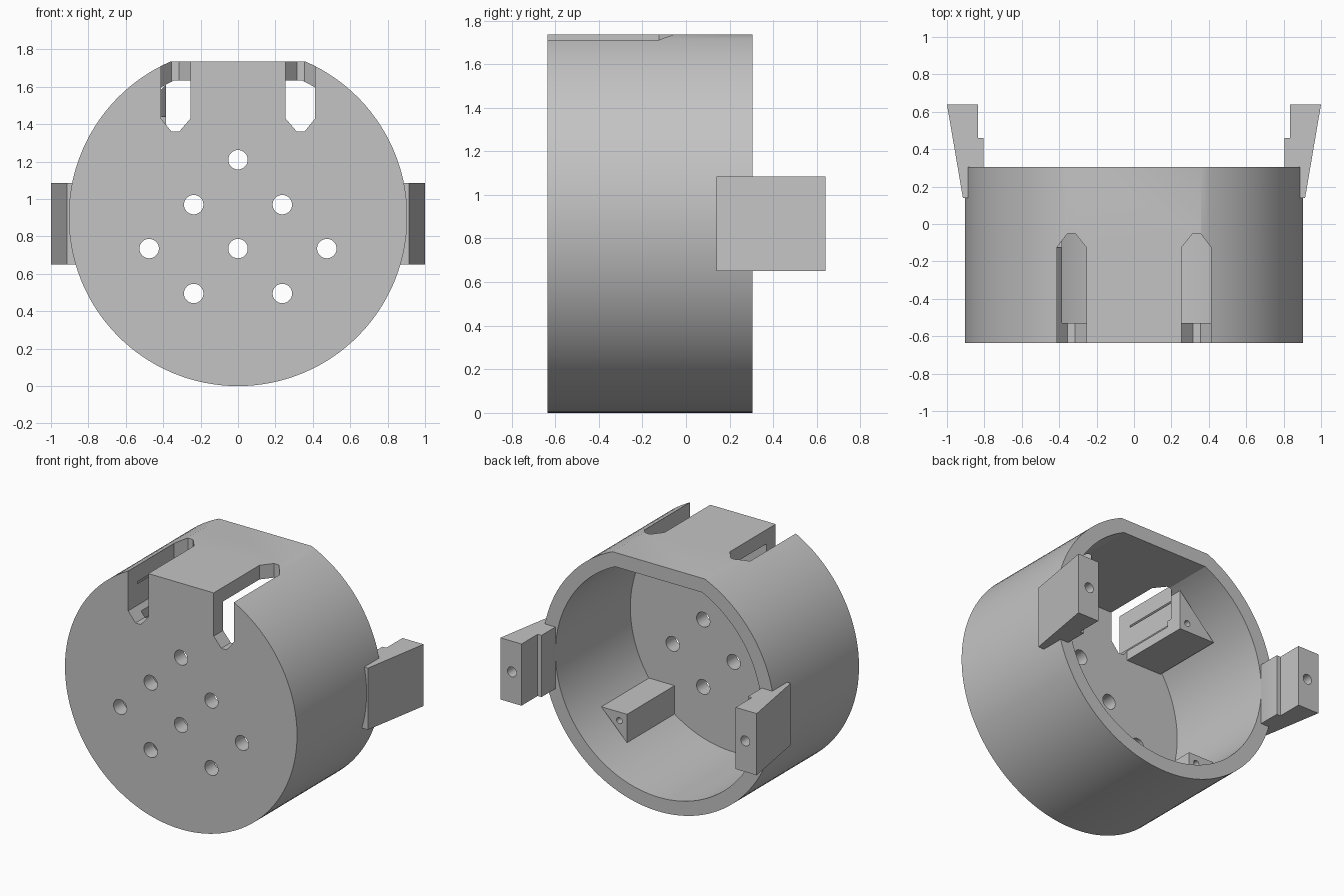
import bpy, bmesh, math
from mathutils import Vector

cube = bpy.data.objects.get("Cube")
if cube:
    bpy.data.objects.remove(cube, do_unlink=True)

grey = bpy.data.materials.new("light_grey")
grey.use_nodes = True
grey.diffuse_color = (0.55, 0.55, 0.55, 1)
grey.node_tree.nodes["Principled BSDF"].inputs["Base Color"].default_value = (0.55, 0.55, 0.55, 1)

CENTRE = 0.905               # height of the cylinder axis
FRONT, BACK = -0.635, 0.305


def prism(name, pts, lo, hi, axis="y"):
    """Extrude a 2D outline along y (outline in x, z) or z (outline in x, y)."""
    place = (lambda p, t: Vector((p[0], t, p[1]))) if axis == "y" else (lambda p, t: Vector((p[0], p[1], t)))
    bm = bmesh.new()
    a = [bm.verts.new(place(p, lo)) for p in pts]
    b = [bm.verts.new(place(p, hi)) for p in pts]
    bm.faces.new(a)
    bm.faces.new(b)
    for i in range(len(pts)):
        j = (i + 1) % len(pts)
        bm.faces.new((a[i], a[j], b[j], b[i]))
    bmesh.ops.recalc_face_normals(bm, faces=bm.faces)
    mesh = bpy.data.meshes.new(name)
    bm.to_mesh(mesh)
    bm.free()
    mesh.materials.append(grey)
    ob = bpy.data.objects.new(name, mesh)
    bpy.context.scene.collection.objects.link(ob)
    return ob


def activate(ob):
    bpy.ops.object.select_all(action="DESELECT")
    ob.select_set(True)
    bpy.context.view_layer.objects.active = ob


def cut(ob, cutter):
    """Subtract the cutter and discard it."""
    cutter.hide_render = True
    activate(ob)
    mod = ob.modifiers.new("cut", "BOOLEAN")
    mod.operation = "DIFFERENCE"
    mod.solver = "EXACT"
    mod.object = cutter
    bpy.ops.object.modifier_apply(modifier=mod.name)
    bpy.data.objects.remove(cutter, do_unlink=True)


def circle(x, z, r, n=32):
    return [(x + r * math.cos(math.tau * i / n), z + r * math.sin(math.tau * i / n)) for i in range(n)]


def flat_topped(r, top, n=110):
    """Circle outline with its top sliced off at the given height."""
    start = math.asin((top - CENTRE) / r)
    sweep = math.pi + 2 * start
    angles = [math.pi - start + sweep * i / n for i in range(n + 1)]
    return [(r * math.cos(a), CENTRE + r * math.sin(a)) for a in angles]


def cut_slot(ob, s):
    """Slot with a chamfered end, through the front plate and the flat top."""
    def outline(far, base, tip):
        return [(s * 0.255, far), (s * 0.255, base), (s * 0.315, tip),
                (s * 0.355, tip), (s * 0.412, base), (s * 0.412, far)]
    cut(ob, prism("slot_front_cutter", outline(1.9, 1.43, 1.36), -0.7, -0.125))
    cut(ob, prism("slot_top_cutter", outline(-0.7, -0.125, -0.05), 1.44, 1.9, "z"))


# Housing: hollow cup with a flat top
housing = prism("housing", flat_topped(0.905, 1.735), FRONT, BACK)
cut(housing, prism("cavity_cutter", flat_topped(0.805, 1.635), FRONT + 0.105, BACK + 0.2))
for s in (-1, 1):
    cut_slot(housing, s)

# Round holes through the front plate
for x, z in ((0, 1.21), (0.237, 0.97), (0, 0.735), (0.475, 0.735), (0.237, 0.495)):
    for s in ((-1, 1) if x else (1,)):
        cut(housing, prism("hole_cutter", circle(s * x, z, 0.052), -0.7, -0.4))


# Triangular screw posts inside the cup
def post(name, sx, sz, x, dz, leg):
    z = CENTRE + sz * dz
    ob = prism(name, [(sx * x, z), (sx * (x + leg), z), (sx * x, z + sz * leg)], FRONT + 0.09, 0)
    cut(ob, prism("screw_cutter", circle(sx * (x + 0.06), z + sz * 0.06, 0.022, 20), -0.25, 0.1))
    return ob


posts = [post("lower_left_post", 1, -1, 0.46, 0.46, 0.2),
         post("lower_right_post", -1, -1, 0.46, 0.46, 0.2),
         post("upper_right_post", -1, 1, 0.385, 0.425, 0.28)]
cut_slot(posts[2], -1)

# Tapered side ears with a stepped inner face and a screw hole at the back
ears = []
for s, side in ((1, "left"), (-1, "right")):
    plan = [(1, 0.64), (0.835, 0.64), (0.835, 0.46), (0.805, 0.46), (0.805, 0.29),
            (0.85, 0.14), (0.915, 0.14)]
    ear = prism(side + "_ear", [(s * x, y) for x, y in plan], 0.65, 1.085, "z")
    cut(ear, prism("ear_hole_cutter", circle(s * 0.91, 0.868, 0.035, 24), 0.35, 0.8))
    ears.append(ear)

for ob in [housing] + posts + ears:
    activate(ob)
    bpy.ops.object.shade_smooth_by_angle(angle=math.radians(25))
